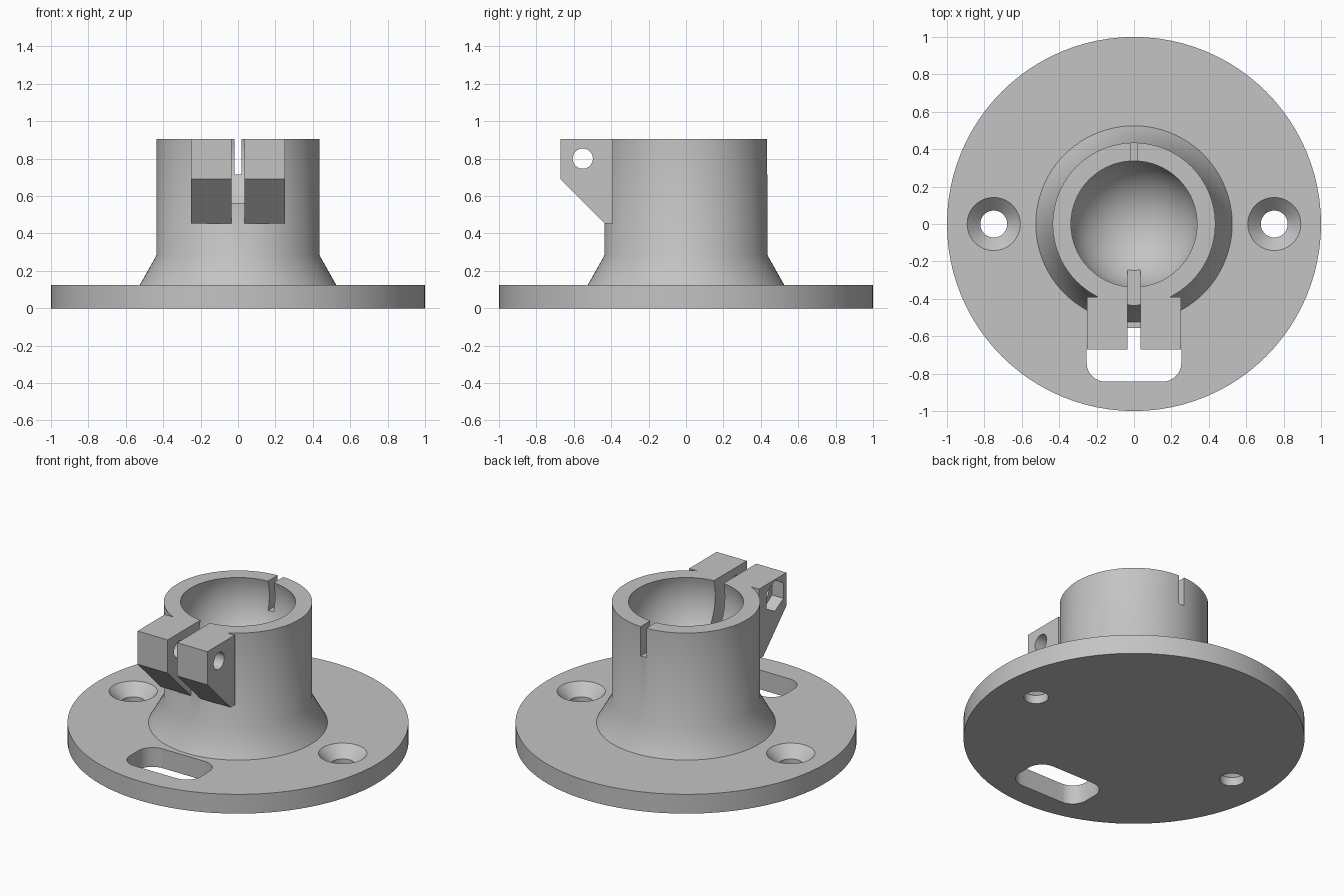
import bpy, bmesh
from math import sin, cos, pi, asin, radians
from mathutils import Matrix, Vector

cube = bpy.data.objects.get("Cube")
if cube:
    bpy.data.objects.remove(cube, do_unlink=True)

SEG = 96
TOP = 0.905            # top of neck and ears
PLATE = 0.125          # flange thickness
BALL_Z, BALL_R = 0.81, 0.35
GAP = 0.034            # half width of the clamp gap

grey = bpy.data.materials.new("plain grey")
grey.use_nodes = True
grey.diffuse_color = (0.55, 0.55, 0.55, 1)
grey.node_tree.nodes["Principled BSDF"].inputs["Base Color"].default_value = (0.55, 0.55, 0.55, 1)


def finish(bm, name):
    bmesh.ops.remove_doubles(bm, verts=bm.verts, dist=1e-5)
    bmesh.ops.recalc_face_normals(bm, faces=bm.faces)
    mesh = bpy.data.meshes.new(name)
    bm.to_mesh(mesh)
    bm.free()
    mesh.materials.append(grey)
    ob = bpy.data.objects.new(name, mesh)
    bpy.context.collection.objects.link(ob)
    return ob


def lathe(name, profile, seg=SEG, centre=(0, 0, 0)):
    """Revolve (radius, z) points around a vertical axis."""
    bm = bmesh.new()
    vs = [bm.verts.new((r, 0, z)) for r, z in profile]
    es = [bm.edges.new(p) for p in zip(vs, vs[1:])]
    bmesh.ops.spin(bm, geom=vs + es, cent=(0, 0, 0), axis=(0, 0, 1),
                   angle=2 * pi, steps=seg, use_duplicate=False)
    bmesh.ops.translate(bm, verts=bm.verts, vec=centre)
    return finish(bm, name)


def prism(name, outline, lo, hi, along_x=False):
    """Extrude an (x, y) outline along z, or a (y, z) outline along x."""
    bm = bmesh.new()
    pts = [(lo, a, b) if along_x else (a, b, lo) for a, b in outline]
    face = bm.faces.new([bm.verts.new(p) for p in pts])
    ext = bmesh.ops.extrude_face_region(bm, geom=[face])
    verts = [g for g in ext["geom"] if isinstance(g, bmesh.types.BMVert)]
    step = Vector((hi - lo, 0, 0)) if along_x else Vector((0, 0, hi - lo))
    bmesh.ops.translate(bm, verts=verts, vec=step)
    return finish(bm, name)


def rect(x0, x1, y0, y1):
    return [(x0, y0), (x1, y0), (x1, y1), (x0, y1)]


def polygon(cx, cy, r, n, start=0.0):
    return [(cx + r * cos(start + 2 * pi * i / n), cy + r * sin(start + 2 * pi * i / n))
            for i in range(n)]


def round_rect(x0, x1, y0, y1, r, n=8):
    corners = [(x1 - r, y1 - r), (x0 + r, y1 - r), (x0 + r, y0 + r), (x1 - r, y0 + r)]
    return [(cx + r * cos((q + i / n) * pi / 2), cy + r * sin((q + i / n) * pi / 2))
            for q, (cx, cy) in enumerate(corners) for i in range(n + 1)]


def cut(ob, cutters):
    bpy.context.view_layer.objects.active = ob
    for c in cutters:
        c.hide_render = True
        mod = ob.modifiers.new("cut", "BOOLEAN")
        mod.operation, mod.solver, mod.object = "DIFFERENCE", "EXACT", c
        bpy.ops.object.modifier_apply(modifier=mod.name)
        bpy.data.objects.remove(c, do_unlink=True)


# Flange, flared neck and ball socket as one turned body
rim = asin((TOP - BALL_Z) / BALL_R)
socket = [(BALL_R * cos(a), BALL_Z + BALL_R * sin(a))
          for a in [rim + (-pi / 2 - rim) * i / 24 for i in range(24)]]
body = lathe("socket_body", [(0, 0), (1, 0), (1, PLATE), (0.525, PLATE), (0.435, 0.285),
                             (0.435, TOP)] + socket + [(0, BALL_Z - BALL_R)])

# Countersunk screw holes, cable slot, clamp gap and back relief slit
screw = [(0, -0.1), (0.072, -0.1), (0.072, 0.055), (0.142, PLATE), (0.142, 0.2), (0, 0.2)]
cut(body, [lathe("screw_cutter", screw, 48, (s * 0.75, 0, 0)) for s in (-1, 1)] + [
    prism("slot_cutter", round_rect(-0.253, 0.253, -0.843, -0.556, 0.1), -0.1, 0.2),
    prism("gap_cutter", rect(-GAP, GAP, -0.6, -0.1), 0.563, 1),
    prism("slit_cutter", rect(-0.02, 0.02, 0.1, 0.6), 0.715, 1)])

# Clamp ears with a bolt hole; the right one has a hexagonal nut pocket
side = [(-0.39, TOP), (-0.67, TOP), (-0.67, 0.69), (-0.433, 0.453), (-0.39, 0.453)]
ears = []
for s, label in ((1, "left"), (-1, "right")):
    lo, hi = sorted((s * GAP, s * 0.25))
    ear = prism("clamp_ear_" + label, side, lo, hi, True)
    cutters = [prism("bolt_cutter", polygon(-0.552, 0.8, 0.054, 40), lo - 0.1, hi + 0.1, True)]
    if s < 0:
        cutters.append(prism("nut_cutter", polygon(-0.552, 0.8, 0.1, 6, pi / 2),
                             lo - 0.1, lo + 0.08, True))
    cut(ear, cutters)
    ears.append(ear)

# Smooth the round surfaces, keep the edges crisp
bpy.ops.object.select_all(action="DESELECT")
for ob in [body] + ears:
    ob.select_set(True)
bpy.context.view_layer.objects.active = body
bpy.ops.object.shade_smooth_by_angle(angle=radians(35))
